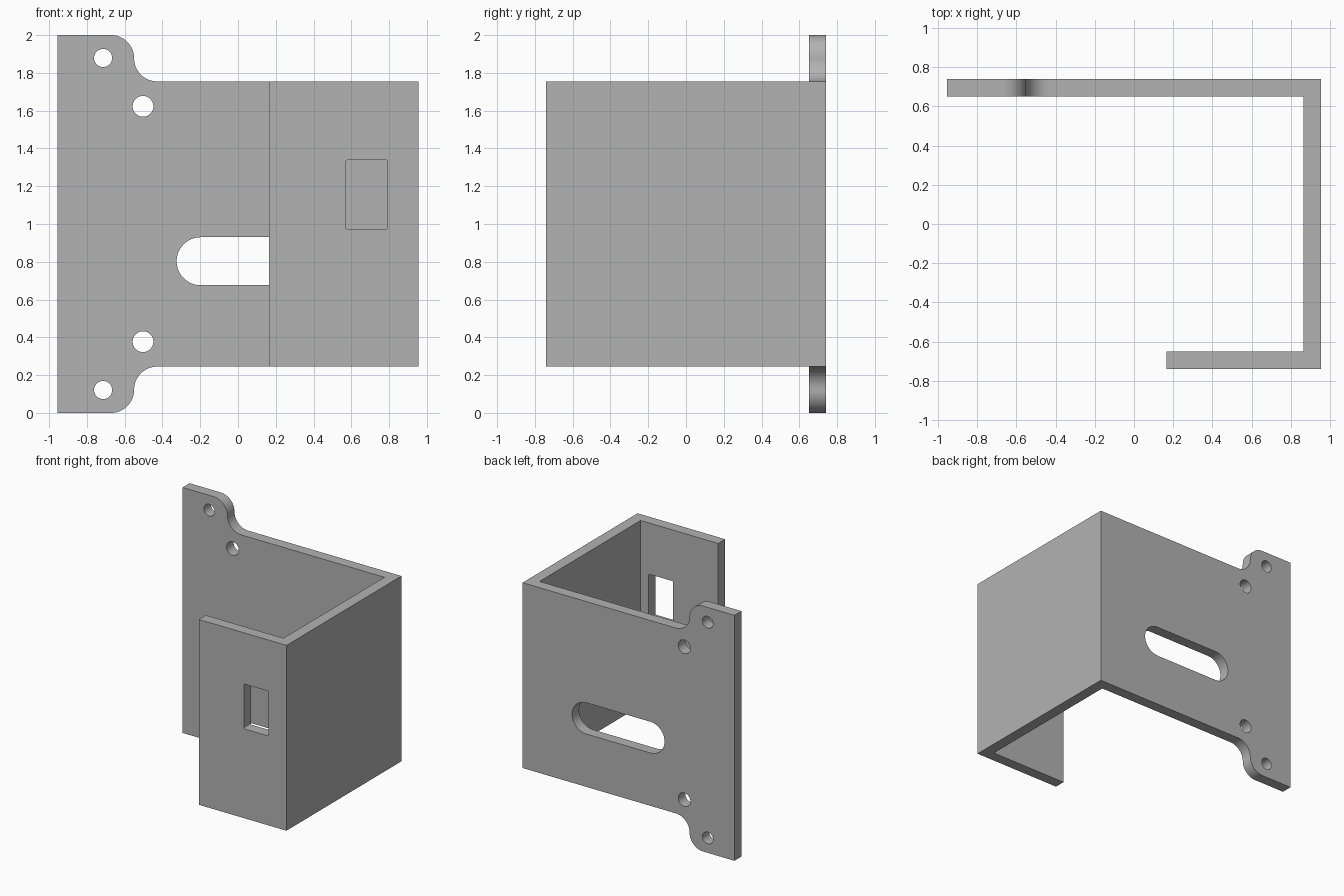
import bpy
import bmesh
from math import sin, cos, radians
from mathutils import Vector

if "Cube" in bpy.data.objects:
    bpy.data.objects.remove(bpy.data.objects["Cube"], do_unlink=True)

HALF_X, HALF_Y, HEIGHT, WALL = 0.955, 0.74, 2.0, 0.09
LOW = 0.245                # lower edge of the channel
HIGH = HEIGHT - LOW        # upper edge of the channel
FILLET = LOW / 2           # radius of the ear curves
FLANGE_X = 0.165           # free edge of the front flange


def arc(cx, cz, r, start, end, steps=16):
    angles = [radians(start + (end - start) * i / steps) for i in range(steps + 1)]
    return [(cx + r * cos(a), cz + r * sin(a)) for a in angles]


def prism(bm, points, offset):
    """Extrude a closed outline of 3D points along an offset."""
    face = bm.faces.new([bm.verts.new(p) for p in points])
    moved = bmesh.ops.extrude_face_region(bm, geom=[face])["geom"]
    verts = [v for v in moved if isinstance(v, bmesh.types.BMVert)]
    bmesh.ops.translate(bm, verts=verts, vec=Vector(offset))


def cut(bm, outline, y0, y1):
    prism(bm, [(x, y0, z) for x, z in outline], (0, y1 - y0, 0))


def make_object(name, bm):
    bmesh.ops.recalc_face_normals(bm, faces=bm.faces[:])
    mesh = bpy.data.meshes.new(name)
    bm.to_mesh(mesh)
    bm.free()
    obj = bpy.data.objects.new(name, mesh)
    bpy.context.collection.objects.link(obj)
    return obj


# Bent sheet: back plate, side wall and front flange in one plan profile
bm = bmesh.new()
plan = [(-HALF_X, HALF_Y), (HALF_X, HALF_Y), (HALF_X, -HALF_Y),
        (FLANGE_X, -HALF_Y), (FLANGE_X, WALL - HALF_Y),
        (HALF_X - WALL, WALL - HALF_Y), (HALF_X - WALL, HALF_Y - WALL),
        (-HALF_X, HALF_Y - WALL)]
prism(bm, [(x, y, 0) for x, y in plan], (0, 0, HEIGHT))
bracket = make_object("mounting_bracket", bm)

bm = bmesh.new()
# Ear contours and screw holes, mirrored top and bottom
ear_x = -0.55
contour = (arc(ear_x - FILLET, HEIGHT - FILLET, FILLET, 90, 0)
           + arc(ear_x + FILLET, HIGH + FILLET, FILLET, 180, 270)[1:]
           + [(1.2, HIGH), (1.2, 2.3), (ear_x - FILLET, 2.3)])
outer_hole = arc(-0.714, 1.879, 0.048, 0, 348.75, 31)
inner_hole = arc(-0.503, 1.623, 0.055, 0, 348.75, 31)
for flip in (False, True):
    for outline, y0 in ((contour, -1), (outer_hole, 0.5), (inner_hole, 0.5)):
        shape = [(x, HEIGHT - z) for x, z in outline] if flip else outline
        cut(bm, shape, y0, 1)

# Long slot in the back plate
cut(bm, arc(-0.198, 0.803, 0.127, 90, 270, 24)
    + arc(0.382, 0.803, 0.127, -90, 90, 24), 0.5, 1)

# Window in the front flange with slightly eased corners
x0, x1, z0, z1, r = 0.571, 0.791, 0.973, 1.338, 0.008
cut(bm, arc(x1 - r, z1 - r, r, 0, 90, 4) + arc(x0 + r, z1 - r, r, 90, 180, 4)
    + arc(x0 + r, z0 + r, r, 180, 270, 4) + arc(x1 - r, z0 + r, r, 270, 360, 4),
    -1, -0.5)
cutter = make_object("cutouts", bm)
cutter.hide_render = True

# Cut the sheet, then drop the helper
mod = bracket.modifiers.new("cutouts", "BOOLEAN")
mod.operation = "DIFFERENCE"
mod.solver = "EXACT"
mod.object = cutter
bpy.context.view_layer.objects.active = bracket
bracket.select_set(True)
bpy.ops.object.modifier_apply(modifier=mod.name)
bpy.data.objects.remove(cutter, do_unlink=True)

# Plain grey finish
grey = bpy.data.materials.new("plain_grey")
grey.use_nodes = True
colour = (0.45, 0.45, 0.45, 1)
grey.diffuse_color = colour
grey.node_tree.nodes["Principled BSDF"].inputs["Base Color"].default_value = colour
bracket.data.materials.clear()
bracket.data.materials.append(grey)
bpy.ops.object.shade_smooth_by_angle(angle=radians(30))
